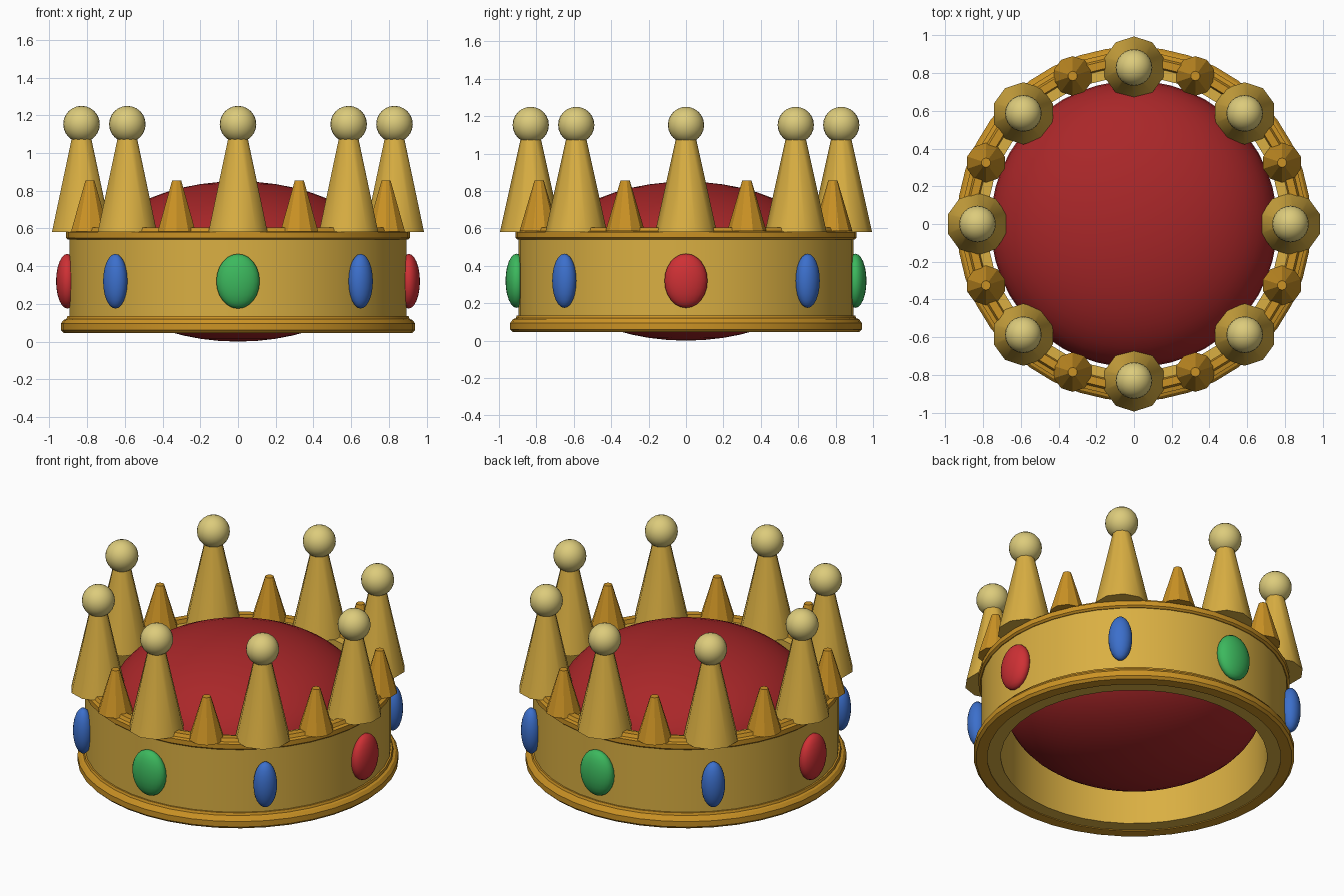
import bpy, bmesh, math
from mathutils import Matrix, Vector

cube = bpy.data.objects.get("Cube")
if cube:
    bpy.data.objects.remove(cube, do_unlink=True)


def material(name, color):
    m = bpy.data.materials.new(name)
    m.use_nodes = True
    m.diffuse_color = (*color, 1)
    m.node_tree.nodes["Principled BSDF"].inputs["Base Color"].default_value = (*color, 1)
    return m


gold = material("gold", (0.70, 0.43, 0.055))
dark_gold = material("dark gold", (0.60, 0.29, 0.018))
pearl = material("pearl", (0.72, 0.60, 0.20))
velvet = material("red velvet", (0.40, 0.02, 0.022))
ruby = material("ruby red", (0.62, 0.03, 0.035))
emerald = material("emerald green", (0.045, 0.48, 0.11))
sapphire = material("sapphire blue", (0.045, 0.16, 0.60))


def finish(name, bm, mat, angle=40):
    """Turn a bmesh into a shaded object; angle 0 keeps it flat."""
    bmesh.ops.recalc_face_normals(bm, faces=bm.faces)
    mesh = bpy.data.meshes.new(name)
    bm.to_mesh(mesh)
    bm.free()
    mesh.materials.append(mat)
    ob = bpy.data.objects.new(name, mesh)
    bpy.context.collection.objects.link(ob)
    if angle:
        bpy.ops.object.select_all(action='DESELECT')
        ob.select_set(True)
        bpy.context.view_layer.objects.active = ob
        bpy.ops.object.shade_smooth_by_angle(angle=math.radians(angle))
    return ob


def lathe(name, profile, mat, steps=40):
    """Spin a closed (radius, height) profile around z."""
    bm = bmesh.new()
    verts = [bm.verts.new((r, 0, z)) for r, z in profile]
    edges = [bm.edges.new((v, verts[i - 1])) for i, v in enumerate(verts)]
    bmesh.ops.spin(bm, geom=verts + edges, cent=(0, 0, 0), axis=(0, 0, 1),
                   angle=math.tau, steps=steps)
    bmesh.ops.remove_doubles(bm, verts=bm.verts, dist=0.0001)
    return finish(name, bm, mat, 30)


def ellipsoid(name, center, size, mat, turn=0, segments=24):
    bm = bmesh.new()
    m = (Matrix.Translation(center) @ Matrix.Rotation(turn, 4, 'Z')
         @ Matrix.Diagonal((*size, 1)))
    bmesh.ops.create_uvsphere(bm, u_segments=segments, v_segments=segments // 2,
                              radius=1, matrix=m)
    return finish(name, bm, mat)


def cone(name, center, r1, r2, z1, z2, mat, angle):
    bm = bmesh.new()
    # first corner points to the back, like all the other cones
    m = (Matrix.Translation((center.x, center.y, (z1 + z2) / 2))
         @ Matrix.Rotation(math.pi / 2, 4, 'Z'))
    bmesh.ops.create_cone(bm, cap_ends=True, segments=10, radius1=r1, radius2=r2,
                          depth=z2 - z1, matrix=m)
    # bmesh cones may start on either axis, so align a corner with y
    low = [v for v in bm.verts if v.co.z < z1 + 0.01]
    if max(v.co.y for v in low) - center.y < r1 * 0.99:
        bmesh.ops.rotate(bm, verts=bm.verts, cent=center,
                         matrix=Matrix.Rotation(math.pi / 2, 3, 'Z'))
    return finish(name, bm, mat, angle)


def around(radius, angle, z=0):
    return Vector((radius * math.cos(angle), radius * math.sin(angle), z))


# Band and its two rims
lathe("band", [(0.78, 0.05), (0.895, 0.05), (0.895, 0.58), (0.78, 0.58)], gold)
lathe("bottom_rim", [(0.86, 0.045), (0.925, 0.045), (0.94, 0.06), (0.94, 0.095),
                     (0.925, 0.115), (0.91, 0.12), (0.905, 0.135), (0.86, 0.135)], dark_gold)
lathe("top_rim", [(0.83, 0.57), (0.84, 0.605), (0.88, 0.605), (0.89, 0.585),
                  (0.912, 0.58), (0.912, 0.55), (0.90, 0.54), (0.85, 0.54)], dark_gold)

# Velvet cushion
ellipsoid("cushion", (0, 0, 0.425), (0.76, 0.76, 0.425), velvet, segments=48)

# Eight repeats of tall point, pearl, short spike and gem
for i in range(8):
    a = i * math.pi / 4
    spot = around(0.83, a)
    cone(f"tall_point_{i}", spot, 0.165, 0.045, 0.58, 1.12, gold, 40)
    ellipsoid(f"pearl_{i}", (spot.x, spot.y, 1.153), (0.097,) * 3, pearl)
    cone(f"short_spike_{i}", around(0.85, a + math.pi / 8), 0.105, 0.025,
         0.585, 0.855, dark_gold, 0)
    if i % 2:
        ellipsoid(f"side_gem_{i}", around(0.92, a, 0.32), (0.06, 0.07, 0.145), sapphire, a)
    else:
        ellipsoid(f"main_gem_{i}", around(0.905, a, 0.32), (0.06, 0.115, 0.145),
                  emerald if i % 4 else ruby, a)
